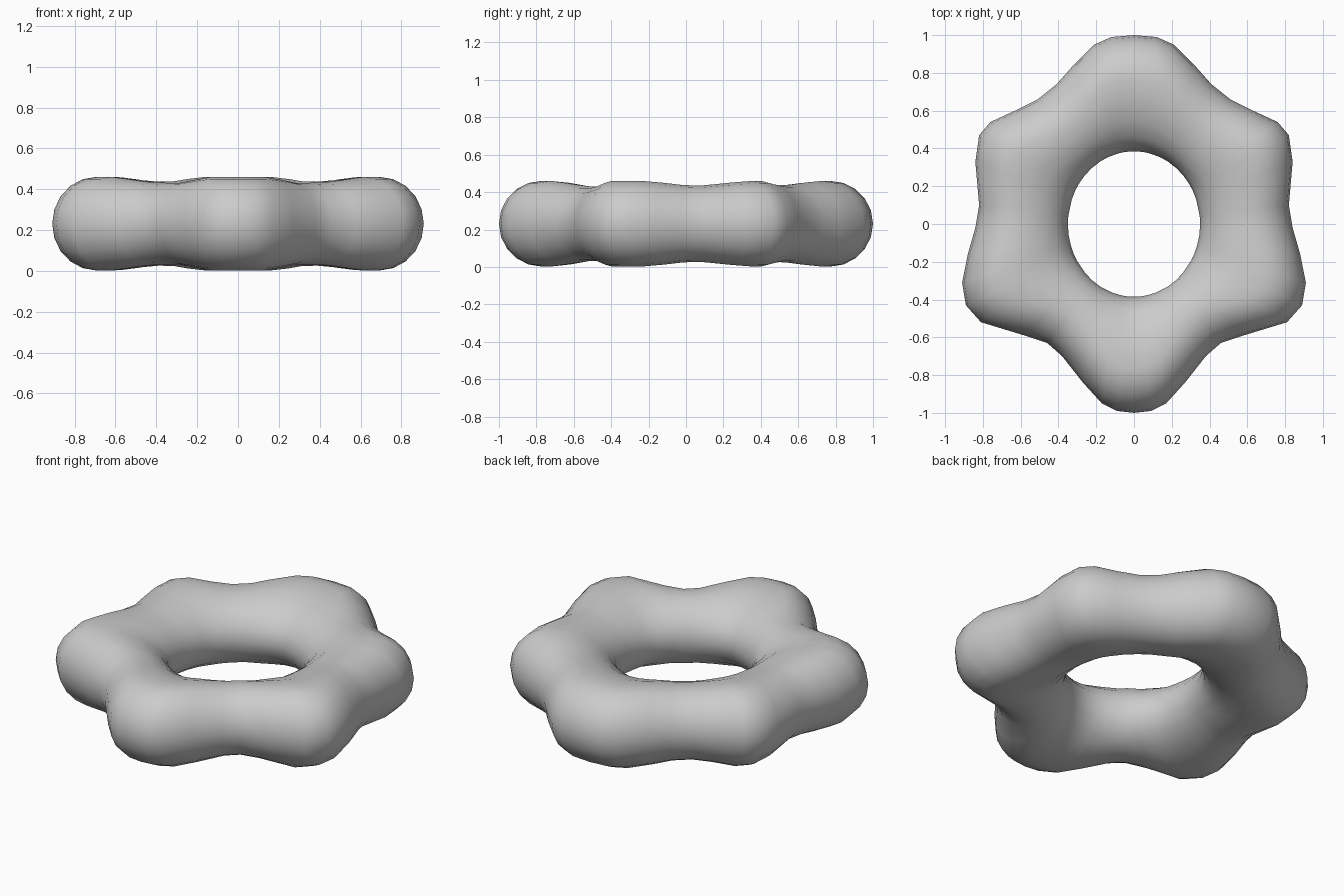
import bpy, bmesh
from math import cos, sin, pi, hypot

cube = bpy.data.objects.get("Cube")
if cube:
    bpy.data.objects.remove(cube)

# Right-hand half of the six-lobed outline, from back to front
HALF = [(0, 1), (.12, .99), (.21, .95), (.33, .83), (.41, .74), (.51, .66),
        (.63, .6), (.76, .54), (.82, .47), (.84, .33), (.82, .1), (.84, -.02),
        (.88, -.16), (.91, -.31), (.89, -.43), (.81, -.52), (.58, -.59),
        (.46, -.63), (.38, -.7), (.27, -.84), (.17, -.95), (.09, -.99), (0, -1)]
outline = HALF + [(-x, y) for x, y in HALF[-2:0:-1]]
HOLE_X, HOLE_Y = .35, .385
MID_Z = .231
SIDES = 20


def section(bm, x, y):
    """One closed loop of the ring, on the ray through an outline point."""
    outer = hypot(x, y)
    dx, dy = x / outer, y / outer
    inner = 1 / hypot(dx / HOLE_X, dy / HOLE_Y)
    # Lobes are a little taller than the valleys between them
    lobe = min(max((outer - .81) / .13, 0), 1)
    height = .2 + .029 * lobe
    crest = outer - height
    loop = []
    for i in range(SIDES):
        a = 2 * pi * i / SIDES
        reach = height if cos(a) > 0 else crest - inner
        r = crest + reach * cos(a)
        loop.append(bm.verts.new((dx * r, dy * r, MID_Z + height * sin(a))))
    return loop


# Loft the lobed ring
bm = bmesh.new()
loops = [section(bm, x, y) for x, y in outline]
for k, a in enumerate(loops):
    b = loops[(k + 1) % len(loops)]
    for i in range(SIDES):
        j = (i + 1) % SIDES
        bm.faces.new((a[i], a[j], b[j], b[i]))
bmesh.ops.recalc_face_normals(bm, faces=bm.faces)
for face in bm.faces:
    face.smooth = True
mesh = bpy.data.meshes.new("lobed_ring")
bm.to_mesh(mesh)
bm.free()
ring = bpy.data.objects.new("lobed_ring", mesh)
bpy.context.collection.objects.link(ring)

# Plain grey
grey = bpy.data.materials.new("plain_grey")
grey.use_nodes = True
colour = (.6, .6, .6, 1)
grey.diffuse_color = colour
grey.node_tree.nodes["Principled BSDF"].inputs["Base Color"].default_value = colour
mesh.materials.append(grey)
